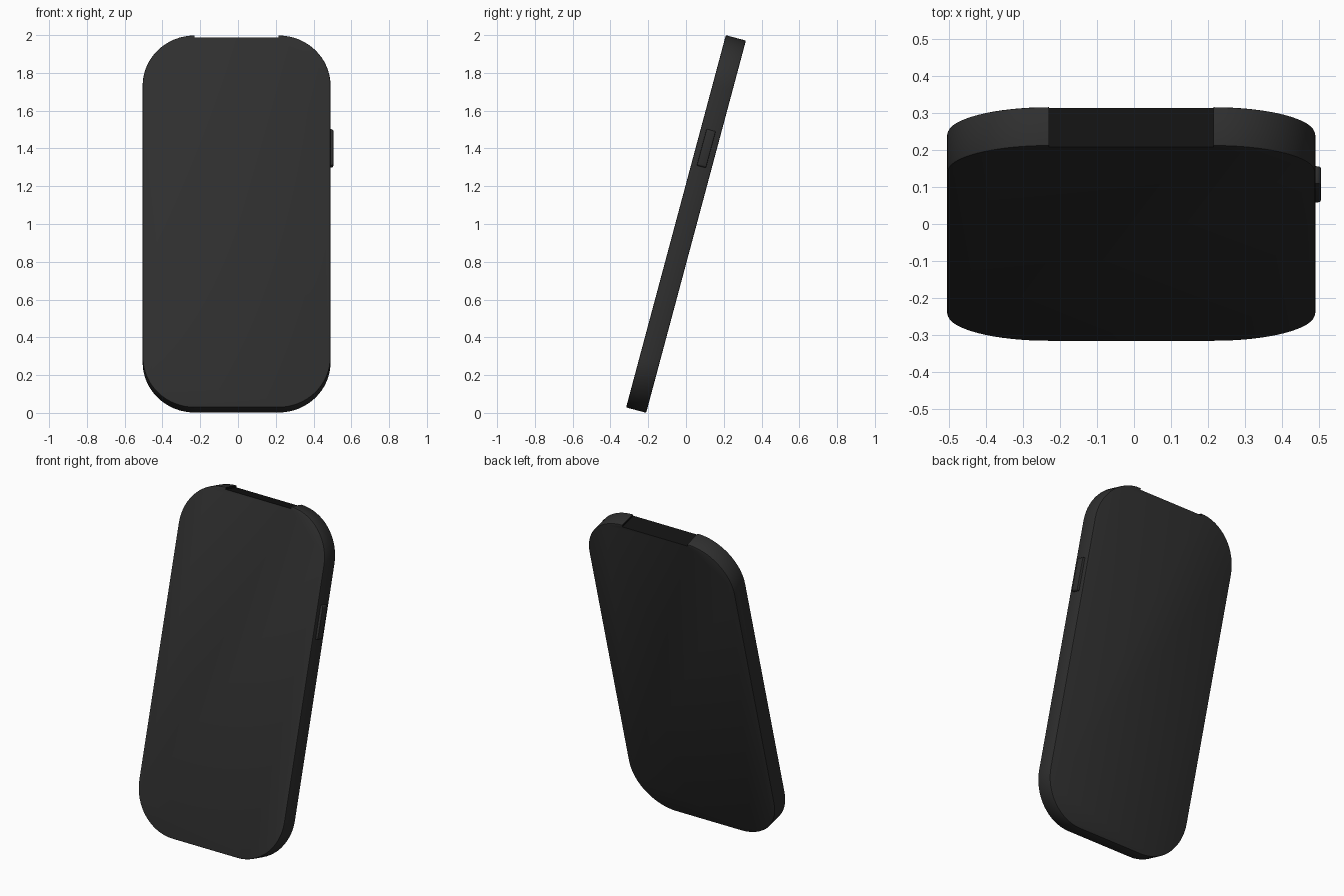
import bpy, bmesh, math
from mathutils import Matrix

if "Cube" in bpy.data.objects:
    bpy.data.objects.remove(bpy.data.objects["Cube"], do_unlink=True)

WIDTH, LENGTH, THICK, RADIUS = 0.995, 2.04, 0.11, 0.275
LEAN = math.radians(-15)
FRAME = Matrix.Translation((-0.0075, 0, 1)) @ Matrix.Rotation(LEAN, 4, "X")


def material(name, value):
    m = bpy.data.materials.new(name)
    m.use_nodes = True
    colour = (value, value, value, 1)
    m.diffuse_color = colour
    m.node_tree.nodes["Principled BSDF"].inputs["Base Color"].default_value = colour
    return m


charcoal = material("charcoal", 0.028)
black = material("black", 0.006)


def rounded_slab(name, width, length, thick, radius, steps, bevel, centre, mat):
    """Rounded rectangle in the x-z plane, extruded along y, with softened rims."""
    bm = bmesh.new()
    ring = []
    corners = ((1, 1), (-1, 1), (-1, -1), (1, -1))
    for i, (sx, sz) in enumerate(corners):
        for k in range(steps + 1):
            a = math.pi / 2 * (i + k / steps)
            ring.append(bm.verts.new((sx * (width / 2 - radius) + radius * math.cos(a),
                                      -thick / 2,
                                      sz * (length / 2 - radius) + radius * math.sin(a))))
    face = bm.faces.new(ring)
    out = bmesh.ops.extrude_face_region(bm, geom=[face], use_keep_orig=True)
    moved = [g for g in out["geom"] if isinstance(g, bmesh.types.BMVert)]
    bmesh.ops.translate(bm, vec=(0, thick, 0), verts=moved)
    bmesh.ops.recalc_face_normals(bm, faces=bm.faces)
    rims = [e for e in bm.edges if abs(e.verts[0].co.y - e.verts[1].co.y) < thick / 2]
    bmesh.ops.bevel(bm, geom=rims, offset=bevel, segments=2, profile=0.5, affect="EDGES")
    bmesh.ops.recalc_face_normals(bm, faces=bm.faces)
    bmesh.ops.translate(bm, vec=centre, verts=bm.verts)
    mesh = bpy.data.meshes.new(name)
    bm.to_mesh(mesh)
    bm.free()
    mesh.materials.append(mat)
    obj = bpy.data.objects.new(name, mesh)
    bpy.context.collection.objects.link(obj)
    obj.matrix_world = FRAME
    bpy.ops.object.select_all(action="DESELECT")
    obj.select_set(True)
    bpy.context.view_layer.objects.active = obj
    bpy.ops.object.shade_smooth_by_angle(angle=math.radians(35))
    return obj


# Side button, standing slightly proud of the left edge
rounded_slab("side_button", 0.05, 0.2, 0.05, 0.012, 4, 0.004,
             (WIDTH / 2 - 0.01, 0, 0.414), charcoal)

# Leaning body
body = rounded_slab("body", WIDTH, LENGTH, THICK, RADIUS, 16, 0.006, (0, 0, 0), charcoal)
body.data.materials.append(black)

# Shallow dark recess along the straight part of the top edge
bpy.ops.mesh.primitive_cube_add(size=1)
cutter = bpy.context.object
cutter.name = "recess_cutter"
cutter.hide_render = True
cutter.data.materials.append(black)
cutter.matrix_world = (FRAME @ Matrix.Translation((0, 0, LENGTH / 2 + 0.038))
                       @ Matrix.Diagonal((0.445, 0.3, 0.1, 1)))
bpy.context.view_layer.objects.active = body
cut = body.modifiers.new("top_recess", "BOOLEAN")
cut.operation = "DIFFERENCE"
cut.solver = "EXACT"
cut.material_mode = "TRANSFER"
cut.object = cutter
bpy.ops.object.modifier_apply(modifier=cut.name)
bpy.data.objects.remove(cutter, do_unlink=True)
